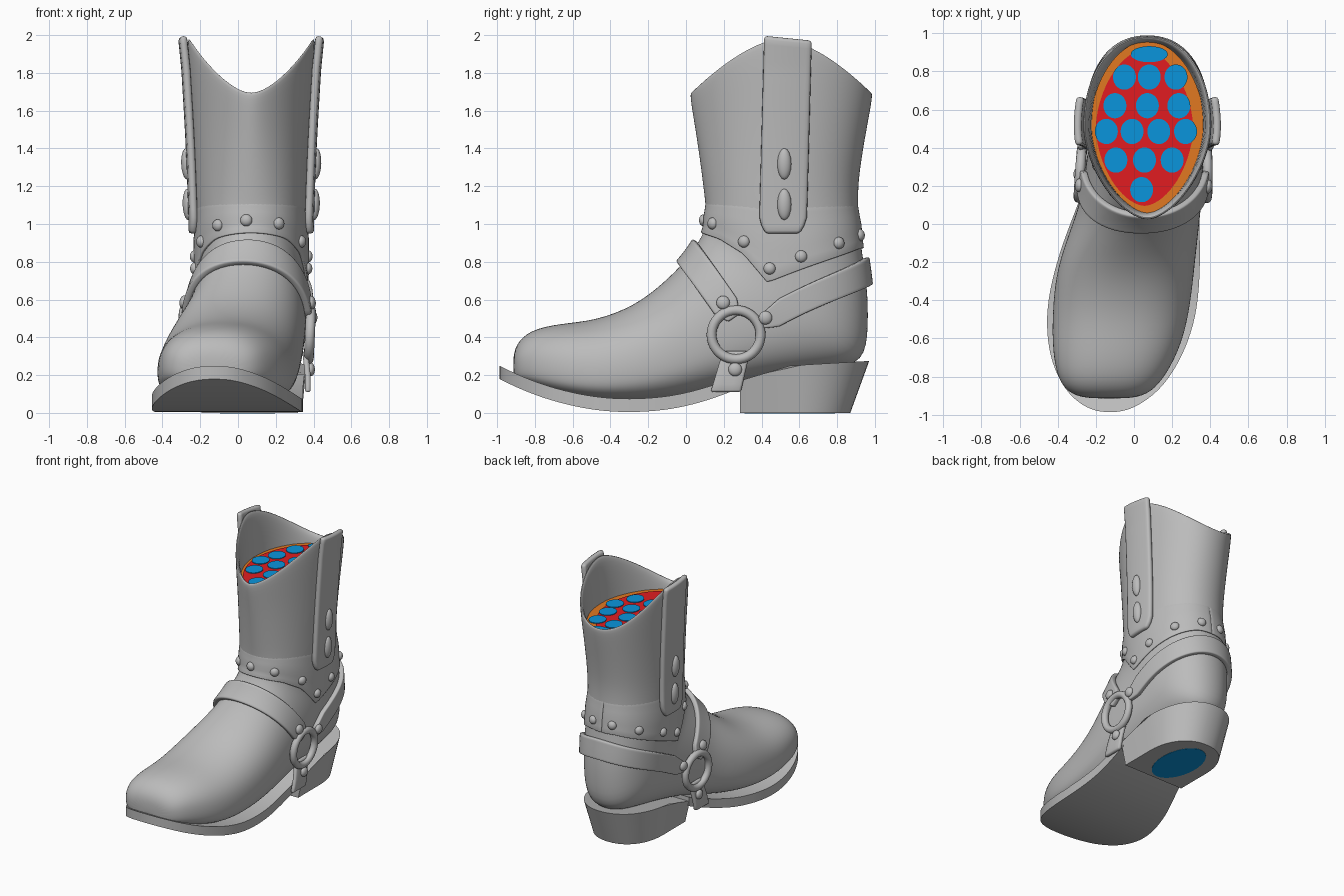
import bpy, bmesh, math
from mathutils import Vector
from mathutils.bvhtree import BVHTree

if "Cube" in bpy.data.objects:
    bpy.data.objects.remove(bpy.data.objects["Cube"])


def material(name, r, g, b):
    m = bpy.data.materials.new(name)
    m.use_nodes = True
    m.diffuse_color = (r, g, b, 1)
    m.node_tree.nodes["Principled BSDF"].inputs["Base Color"].default_value = (r, g, b, 1)
    return m


GREY = material("grey", .5, .5, .5)
RED = material("red", .75, .012, .015)
ORANGE = material("orange", .75, .19, .015)
BLUE = material("blue", .003, .3, .72)
AXIS = Vector((.07, .5, 0))


def finish(obj, name, mat, angle=40):
    obj.name = name
    obj.data.materials.append(mat)
    bpy.ops.object.select_all(action='DESELECT')
    obj.select_set(True)
    bpy.context.view_layer.objects.active = obj
    bpy.ops.object.shade_smooth_by_angle(angle=math.radians(angle))
    return obj


def from_bmesh(bm, name, mat, angle=40):
    mesh = bpy.data.meshes.new(name)
    bm.to_mesh(mesh)
    bm.free()
    obj = bpy.data.objects.new(name, mesh)
    bpy.context.collection.objects.link(obj)
    return finish(obj, name, mat, angle)


def loft(name, rings, mat, subdivide=0, crease=False, angle=40):
    """Skin closed rings of points, cap both ends."""
    bm = bmesh.new()
    loops = [[bm.verts.new(p) for p in ring] for ring in rings]
    n = len(loops[0])
    for a, b in zip(loops, loops[1:]):
        for i in range(n):
            j = (i + 1) % n
            bm.faces.new((a[i], a[j], b[j], b[i]))
    bm.faces.new(loops[0])
    bm.faces.new(loops[-1])
    bmesh.ops.recalc_face_normals(bm, faces=bm.faces)
    if crease:
        layer = bm.edges.layers.float.new("crease_edge")
        for e in bm.edges:
            e[layer] = 1.0 if e.calc_face_angle(0) > math.radians(40) else 0.0
    obj = from_bmesh(bm, name, mat, angle)
    if subdivide:
        mod = obj.modifiers.new("smooth", 'SUBSURF')
        mod.levels = mod.render_levels = subdivide
    return obj


def table(points, v):
    """Piecewise linear lookup."""
    for (a, fa), (b, fb) in zip(points, points[1:]):
        if v <= b:
            return fa + (fb - fa) * max(0, (v - a) / (b - a))
    return points[-1][1]


def spow(v, n):
    return math.copysign(abs(v) ** (2 / n), v)


def section(front, back, cx, w, widest, n_front, n_back, rise=0):
    """Egg-shaped ring in the plane through a front/top and a back/bottom point."""
    ring = []
    for i in range(24):
        a = math.tau * i / 24
        n = n_front if i <= 12 else n_back
        s, c = spow(math.sin(a), n), spow(math.cos(a), n)
        p = widest + s * ((1 - widest) if s > 0 else widest)
        y = back[0] + (front[0] - back[0]) * p
        z = back[1] + (front[1] - back[1]) * p
        ring.append((cx + w * c, y, z + rise * (1 - abs(s) ** 1.6)))
    return ring


# Upper: sections fan from the toe round the heel, then climb the shaft
foot = [  # front y, front z, back y, back z, centre x, half width
    (-.915, .28, -.915, .20, -.13, .10),
    (-.905, .36, -.89, .17, -.13, .20),
    (-.83, .44, -.82, .14, -.125, .275),
    (-.67, .475, -.66, .09, -.095, .335),
    (-.48, .49, -.48, .06, -.07, .36),
    (-.27, .57, -.27, .05, -.05, .365),
    (-.12, .69, -.05, .07, -.01, .345),
    (-.01, .80, .17, .13, .035, .32),
    (.06, .90, .45, .19, .055, .31),
    (.09, .96, .77, .23, .065, .30),
    (.10, 1.0, .95, .26, .07, .295),
    (.10, 1.03, .97, .45, .07, .295),
    (.10, 1.06, .965, .68, .07, .295),
    (.10, 1.09, .925, .90, .07, .295)]
shaft = [  # front y, back y, height, half width, side rise, front roundness
    (.095, .91, 1.14, .30, 0, 2), (.075, .925, 1.3, .305, 0, 1.9),
    (.045, .96, 1.5, .32, .1, 1.75), (.012, .995, 1.68, .345, .3, 1.65),
    (.024, .985, 1.695, .333, .3, 1.65), (.05, .96, 1.67, .31, .28, 1.65),
    (.058, .952, 1.58, .295, .06, 1.7), (.07, .94, 1.42, .29, 0, 1.75)]
rings = []
for i, (fy, fz, by, bz, cx, w) in enumerate(foot):
    blend = min(1, max(0, (i - 4) / 6))
    rings.append(section((fy, fz), (by, bz), cx, w, .36 + .14 * blend,
                         2.5 - .4 * min(1, i / 6), 3.4 - 1.2 * blend))
for fy, by, z, w, rise, n in shaft:
    rings.append(section((fy, z), (by, z), AXIS.x, w, .5, n, 2.15, rise))
upper = loft("boot_upper", rings, GREY, 2, angle=80)
bpy.context.view_layer.update()
bvh = BVHTree.FromObject(upper, bpy.context.evaluated_depsgraph_get())


def cast(target, d):
    """Surface point and normal met when looking at target against d."""
    d = Vector(d).normalized()
    loc, n, _, _ = bvh.ray_cast(Vector(target) + d * 2, -d)
    if loc is None:
        return Vector(target), d
    return loc, (n if n.dot(d) > 0 else -n)


def around(phi, z):
    """Surface hit round the shaft; zero is the back."""
    return cast((AXIS.x, AXIS.y, z), (.3 * math.sin(phi), .42 * math.cos(phi), 0))


def strap(name, grid, thick):
    """Thick strip over a grid of (point, normal)."""
    bm = bmesh.new()
    rows = [[bm.verts.new(p) for p, n in row] for row in grid]
    for r in range(len(rows) - 1):
        for c in range(len(rows[0]) - 1):
            f = bm.faces.new((rows[r][c], rows[r][c + 1], rows[r + 1][c + 1], rows[r + 1][c]))
            f.normal_update()
            if f.normal.dot(grid[r][c][1]) < 0:
                f.normal_flip()
    obj = from_bmesh(bm, name, GREY, 60)
    solid = obj.modifiers.new("thickness", 'SOLIDIFY')
    solid.thickness, solid.offset = thick, 1
    bevel = obj.modifiers.new("soft_edge", 'BEVEL')
    bevel.width, bevel.segments = thick * .4, 2
    bevel.limit_method, bevel.angle_limit = 'ANGLE', math.radians(50)
    return obj


def stud(name, hit, size, lift=0):
    loc, n = hit
    bpy.ops.mesh.primitive_uv_sphere_add(segments=16, ring_count=10, location=loc + n * lift)
    obj = bpy.context.object
    obj.scale = size
    obj.rotation_euler = n.to_track_quat('Z', 'Y').to_euler()
    return finish(obj, name, GREY, 80)


ROUND = (.032, .032, .024)
RIVET = (.036, .036, .022)
spread = [i / 8 - .5 for i in range(9)]
sweep = [i / 24 - 1 for i in range(49)]


def taper(u):
    """Strap width: narrower where it meets the rings."""
    return .145 * (1 - .5 * max(0, (abs(u) - .88) / .12))


# Collar with its dipping lower edge and studs, its top sunk into the shaft
def collar_edge(phi):
    y = AXIS.y + .42 * math.cos(phi)
    return table([(.08, .95), (.17, .92), (.3, .84), (.43, .69), (.9, .87)], y)


turns = [math.tau * i / 72 for i in range(73)]
grid = []
for t in range(7):
    row = []
    for a in turns:
        loc, n = around(a, collar_edge(a) + (1.12 - collar_edge(a)) * t / 6)
        row.append((loc - n * .016 * max(0, t - 3) / 3, n))
    grid.append(row)
strap("ankle_collar", grid, .013)
for deg in (15, 46, 75, 98, 118, 151, 185, 216, 242, 262, 285, 314, 345):
    a = math.radians(deg)
    stud("collar_stud", around(a, collar_edge(a) + .07), ROUND, .013)

# Strap round the heel
grid = []
for s in spread:
    row = []
    for u in sweep:
        a = math.radians(104) * u
        row.append(around(a, .537 + .21 * math.cos(a) + taper(u) * s))
    grid.append(row)
strap("heel_strap", grid, .035)

# Strap over the instep
pivot, up, across = Vector((.05, .2, .58)), Vector((0, -.57, .82)), Vector((0, .82, .57))


def instep(b, s):
    return cast(pivot + across * s, up * math.cos(b) + Vector((math.sin(b), 0, 0)))


strap("instep_strap", [[instep(math.radians(107) * u, taper(u) * s) for u in sweep]
                       for s in spread], .035)

# Side hardware and pull straps, both sides
for side, label, sole_x in ((1, "left", .355), (-1, "right", -.265)):
    out = Vector((side, 0, 0))
    stud(label + "_instep_rivet", instep(side * math.pi / 2, 0), RIVET, .038)
    stud(label + "_heel_strap_rivet", cast((AXIS.x, .42, .505), out), RIVET, .038)

    loc, n = cast((AXIS.x, .265, .415), out)
    n = (n + out).normalized()
    bpy.ops.mesh.primitive_torus_add(major_radius=.13, minor_radius=.026, major_segments=40,
                                     location=loc + n * .025)
    ring = bpy.context.object
    ring.rotation_euler = n.to_track_quat('Z', 'Y').to_euler()
    finish(ring, label + "_ring", GREY, 80)

    top_x = cast((AXIS.x, .265, .33), out)[0].x
    grid = []
    for t in range(6):
        t /= 5
        x = top_x + (sole_x - top_x) * min(1, t * 1.6)
        front, back = .195 - .065 * t, .34 - .05 * t
        grid.append([(Vector((x, front + (back - front) * k / 3, .325 - .215 * t)), out)
                     for k in range(4)])
    strap(label + "_lower_tab", grid, .03)
    stud(label + "_tab_rivet", (Vector((sole_x, .26, .23)), out), RIVET, .03)

    grid = []
    for t in range(25):
        half = .122 - .035 * max(0, 1 - t / 1.5)
        row = []
        for s in spread:
            y = .512 + .028 * t / 24 + 2 * half * s
            z = .95 + (1.035 - .025 * s) * t / 24
            hit = cast((AXIS.x, y, min(z, 1.82)), out)[0]
            row.append((Vector((hit.x + side * .1 * max(0, z - 1.82), y, z)), out))
        grid.append(row)
    strap(label + "_pull_strap", grid, .04)
    for z in (1.32, 1.105):
        stud(label + "_pull_stud", cast((AXIS.x, .52, z), out), (.037, .083, .028), .04)

# Curved sole
plan = [(-.987, -.17, -.08), (-.965, -.25, .0), (-.9, -.335, .1), (-.82, -.39, .175),
        (-.7, -.44, .25), (-.53, -.462, .315), (-.35, -.445, .342), (-.15, -.39, .347),
        (0, -.335, .342), (.15, -.275, .345), (.3, -.235, .352)]
rings = []
for y, left, right in plan:
    z = .38 * (y + .3) ** 2
    rings.append([(left, y, z), (right, y, z), (right, y, z + .07), (left, y, z + .07)])
loft("sole", rings, GREY, 2, crease=True)


# Stacked heel
def heel_ring(w, depth, height):
    pts = [(w, .285), (w, .42)]
    for i in range(25):
        a = math.pi * i / 24
        pts.append((w * spow(math.cos(a), 2.2), .55 + depth * spow(math.sin(a), 2.2)))
    pts += [(-w, .42), (-w, .285)]
    return [(.062 + x, y, height(y)) for x, y in pts]


loft("heel", [heel_ring(.255, .32, lambda y: 0),
              heel_ring(.295, .42, lambda y: table([(.285, .17), (.55, .25), (.97, .275)], y))],
     GREY)


# Flat coloured inlays
def disc(name, x, y, z, rx, ry, mat, n=2.0):
    def outline(h):
        return [(x + rx * spow(math.cos(a), n), y + ry * spow(math.sin(a), n), h)
                for a in turns[:-1]]
    return loft(name, [outline(z), outline(z + .006)], mat)


disc("heel_inlay", .05, .55, -.002, .145, .24, BLUE)
disc("opening_border", AXIS.x, .505, 1.63, .3, .455, ORANGE, 1.9)
disc("opening_floor", .055, .505, 1.635, .255, .41, RED, 1.75)
spots = {.77: (-.05, .08, .22), .62: (-.1, .07, .235), .485: (-.145, -.01, .13, .27),
         .335: (-.095, .055, .2), .18: (.04,)}
for y, xs in spots.items():
    for x in xs:
        disc("floor_spot", x, y, 1.64, .06, .066, BLUE)
disc("back_floor_spot", .08, .89, 1.64, .097, .042, BLUE)
